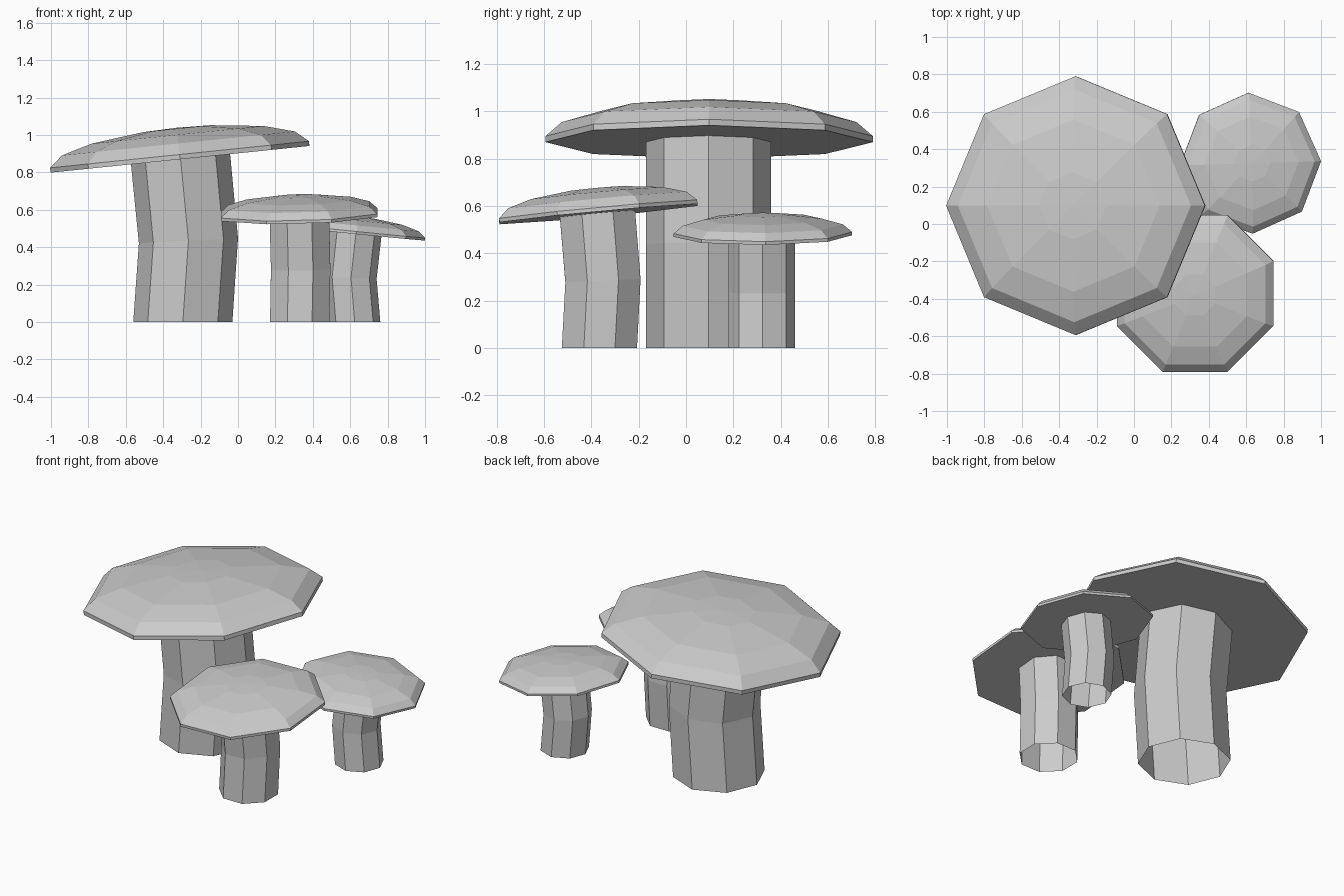
import bpy, bmesh
from math import cos, sin, radians, pi
from mathutils import Vector

if "Cube" in bpy.data.objects:
    bpy.data.objects.remove(bpy.data.objects["Cube"])

SIDES = 8
# cap profile: (radius, height), as fractions of the cap radius
CAP_PROFILE = [(1.0, 0.0), (1.0, 0.037), (0.9, 0.123), (0.665, 0.19), (0.26, 0.238)]


def ring(bm, radius, turn, place):
    """One octagonal ring; place maps flat x, y to a 3D point."""
    angles = [turn + 2 * pi * i / SIDES for i in range(SIDES)]
    return [bm.verts.new(place(radius * cos(a), radius * sin(a))) for a in angles]


def bridge(bm, low, high):
    for i in range(SIDES):
        j = (i + 1) % SIDES
        bm.faces.new((low[i], low[j], high[j], high[i]))


def finish(bm, name):
    mesh = bpy.data.meshes.new(name)
    bm.to_mesh(mesh)
    bm.free()
    bpy.context.collection.objects.link(bpy.data.objects.new(name, mesh))


def make_mushroom(name, cap_at, cap_r, slope, stem_at, stem_r, bend, top_shift, turn):
    centre = Vector(cap_at)
    normal = Vector((-slope[0], -slope[1], 1)).normalized()
    turn = radians(turn)

    def on_cap(h):
        return lambda x, y: centre + Vector((x, y, x * slope[0] + y * slope[1])) + normal * h

    # tilted low-poly cap with a flat underside
    bm = bmesh.new()
    rings = [ring(bm, r * cap_r, turn, on_cap(h * cap_r)) for r, h in CAP_PROFILE]
    bm.faces.new(rings[0][::-1])
    for low, high in zip(rings, rings[1:]):
        bridge(bm, low, high)
    apex = bm.verts.new(centre + normal * 0.245 * cap_r)
    for i in range(SIDES):
        bm.faces.new((rings[-1][i], rings[-1][(i + 1) % SIDES], apex))
    finish(bm, name + "_cap")

    # bent stem, open at both ends, its top following the cap underside
    sx, sy = stem_at

    def stem_top(x, y):
        px, py = sx + top_shift[0] + x, sy + top_shift[1] + y
        z = centre.z + (px - centre.x) * slope[0] + (py - centre.y) * slope[1]
        return Vector((px, py, z))

    def stem_mid(x, y):
        z = centre.z / 2 + (x * slope[0] + y * slope[1]) / 2
        return Vector((sx + bend[0] + x, sy + bend[1] + y, z))

    bm = bmesh.new()
    base = ring(bm, stem_r, turn, lambda x, y: Vector((sx + x, sy + y, 0)))
    middle = ring(bm, stem_r, turn, stem_mid)
    top = ring(bm, stem_r, turn, stem_top)
    bridge(bm, base, middle)
    bridge(bm, middle, top)
    finish(bm, name + "_stem")


make_mushroom("large_mushroom", (-0.31, 0.098, 0.87), 0.692, (0.103, 0.0),
              (-0.295, 0.095), 0.265, (0.03, 0.0), (-0.012, 0.0), 0)
make_mushroom("medium_mushroom", (0.327, -0.37, 0.566), 0.453, (0.026, 0.093),
              (0.33, -0.366), 0.172, (0.005, 0.015), (-0.002, -0.008), 22.5)
make_mushroom("small_mushroom", (0.622, 0.325, 0.473), 0.377, (-0.1, 0.006),
              (0.62, 0.32), 0.141, (-0.02, 0.0), (0.006, 0.0), 1.7)
